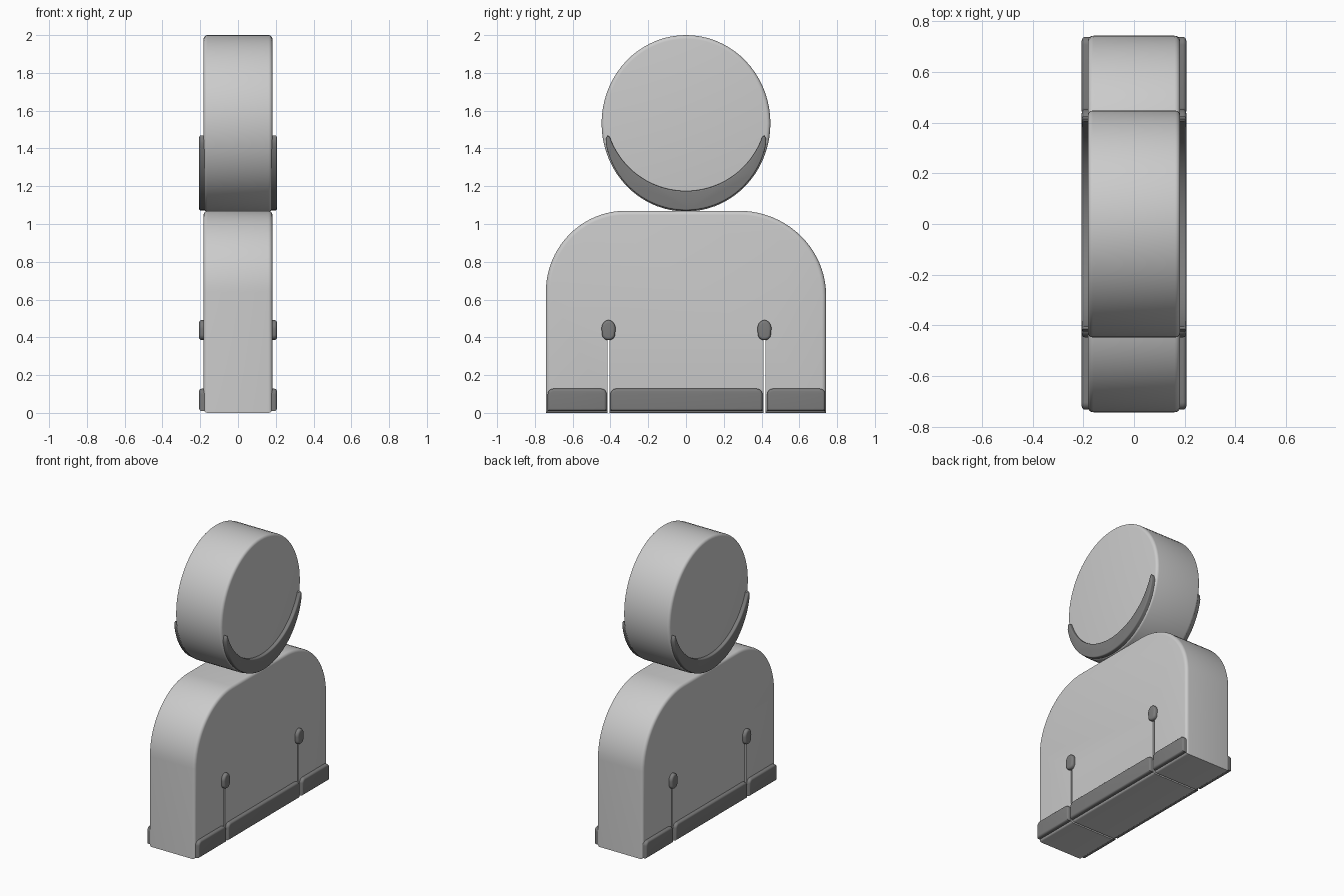
import bpy, bmesh, math
from mathutils import Vector

if "Cube" in bpy.data.objects:
    bpy.data.objects.remove(bpy.data.objects["Cube"])


def material(name, value):
    m = bpy.data.materials.new(name)
    m.diffuse_color = (value, value, value, 1)
    m.use_nodes = True
    m.node_tree.nodes["Principled BSDF"].inputs["Base Color"].default_value = m.diffuse_color
    return m


LIGHT = material("light_grey", 0.60)
DARK = material("dark_grey", 0.20)


def arc(cy, cz, a, b, start, end, n):
    """Points on an elliptical arc in the y-z plane, angles in degrees."""
    out = []
    for i in range(n + 1):
        t = math.radians(start + (end - start) * i / n)
        out.append((cy + a * math.cos(t), cz + b * math.sin(t)))
    return out


def inset(points, d):
    """Move a counter-clockwise outline inwards by d with mitred corners."""
    p = [Vector(q) for q in points]
    out = []
    for i in range(len(p)):
        e1 = (p[i] - p[i - 1]).normalized()
        e2 = (p[(i + 1) % len(p)] - p[i]).normalized()
        n1, n2 = Vector((-e1.y, e1.x)), Vector((-e2.y, e2.x))
        out.append(p[i] + (n1 + n2) * d / max(0.4, 1 + n1.dot(n2)))
    return out


def slab(name, outline, half, r, mat, steps=5):
    """Extrude an outline along x from -half to half with rounded rims."""
    bm = bmesh.new()
    levels = []
    for i in range(steps + 1):
        t = math.pi / 2 * i / steps
        levels.append((half - r + r * math.sin(t), r * (1 - math.cos(t))))
    levels = [(-x, d) for x, d in reversed(levels)] + levels
    rings = [[bm.verts.new((x, q[0], q[1])) for q in inset(outline, d)]
             for x, d in levels]
    n = len(outline)
    for lo, hi in zip(rings, rings[1:]):
        for i in range(n):
            j = (i + 1) % n
            bm.faces.new((lo[i], lo[j], hi[j], hi[i])).smooth = True
    bm.faces.new(rings[-1])
    bm.faces.new(rings[0][::-1])
    bmesh.ops.recalc_face_normals(bm, faces=bm.faces)
    me = bpy.data.meshes.new(name)
    bm.to_mesh(me)
    bm.free()
    me.set_sharp_from_angle(angle=math.radians(35))
    me.materials.append(mat)
    ob = bpy.data.objects.new(name, me)
    bpy.context.collection.objects.link(ob)
    return ob


# Head: slightly tall disc
slab("head", arc(0, 1.533, 0.447, 0.467, 0, 360, 72)[:-1], 0.182, 0.02, LIGHT)

# Body: arch with rounded shoulders
body = slab("body", [(-0.742, 0), (0.742, 0)]
            + arc(0.28, 0.62, 0.462, 0.45, 0, 90, 20)
            + arc(-0.32, 0.64, 0.422, 0.43, 90, 180, 20), 0.182, 0.022, LIGHT)

# Narrow slits between arms and torso
for side, y in (("left", -0.41), ("right", 0.415)):
    w = 0.006
    cut = slab("slit_cutter_" + side, [(y - w, -0.1), (y + w, -0.1),
               (y + w, 0.4), (y - w, 0.4)], 0.3, 0.001, LIGHT, 1)
    for f in cut.data.polygons:
        f.use_smooth = False
    cut.hide_render = True
    cut.hide_set(True)
    mod = body.modifiers.new("slit_" + side, 'BOOLEAN')
    mod.operation = 'DIFFERENCE'
    mod.solver = 'EXACT'
    mod.object = cut

    # Oval stud at the top of each slit
    slab("stud_" + side,
         arc(y, 0.445, 0.037, 0.046, 0, 180, 16)
         + arc(y, 0.415, 0.034, 0.03, 180, 360, 16), 0.206, 0.014, DARK)

# Crescent collar on the lower part of the head
slab("collar", arc(0, 1.503, 0.431, 0.431, 190, 350, 48)
     + [(0.423, 1.455), (0.414, 1.468), (0.404, 1.462)]
     + arc(0, 1.603, 0.428, 0.428, -22.5, -157.5, 48)
     + [(-0.404, 1.462), (-0.414, 1.468), (-0.423, 1.455)], 0.206, 0.008, DARK)

# Hem bands along the bottom
for name, y0, y1 in (("hem_left", -0.732, -0.42), ("hem_middle", -0.4, 0.405),
                     ("hem_right", 0.43, 0.737)):
    c = 0.03
    slab(name, [(y0, 0.01), (y1, 0.01)]
         + arc(y1 - c, 0.128 - c, c, c, 0, 90, 8)
         + arc(y0 + c, 0.128 - c, c, c, 90, 180, 8), 0.206, 0.014, DARK)
